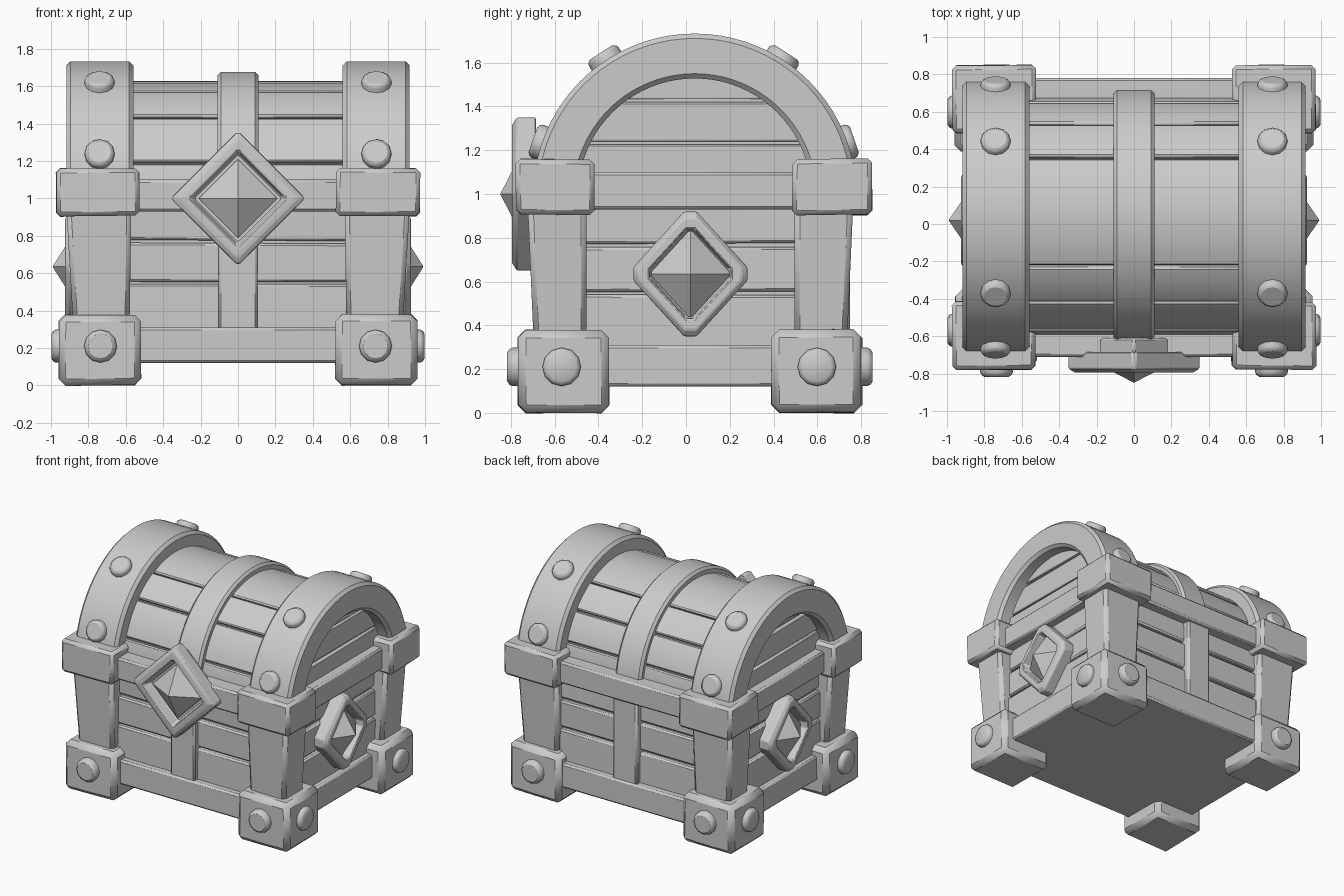
import bpy, bmesh, math, random
from mathutils import Vector

if "Cube" in bpy.data.objects:
    bpy.data.objects.remove(bpy.data.objects["Cube"])

random.seed(4)
C = 0.035           # chest centre in y (front emblem shifts it off zero)
AZ = 0.995          # height of the lid's arc centre


def finish(name, bm, bevel=0.0, segs=2, jitter=0.0):
    for v in bm.verts:
        v.co += Vector([random.uniform(-jitter, jitter) for _ in range(3)])
    bmesh.ops.recalc_face_normals(bm, faces=bm.faces)
    me = bpy.data.meshes.new(name)
    bm.to_mesh(me)
    bm.free()
    ob = bpy.data.objects.new(name, me)
    bpy.context.collection.objects.link(ob)
    if bevel:
        m = ob.modifiers.new("edge_bevel", 'BEVEL')
        m.width, m.segments, m.limit_method = bevel, segs, 'ANGLE'
        m.angle_limit = math.radians(35)
    bpy.ops.object.select_all(action='DESELECT')
    ob.select_set(True)
    bpy.context.view_layer.objects.active = ob
    bpy.ops.object.shade_smooth_by_angle(angle=math.radians(32))
    return ob


def loft(name, rings, bevel=0.0, segs=1, jitter=0.0):
    """Skin equal-length rings of points and cap both ends."""
    bm = bmesh.new()
    vs = [[bm.verts.new(p) for p in r] for r in rings]
    n = len(rings[0])
    for a, b in zip(vs, vs[1:]):
        for i in range(n):
            bm.faces.new((a[i], a[(i + 1) % n], b[(i + 1) % n], b[i]))
    bm.faces.new(vs[0])
    bm.faces.new(vs[-1])
    return finish(name, bm, bevel, segs, jitter)


def rect(x0, x1, y0, y1, z):
    return [(x0, y0, z), (x1, y0, z), (x1, y1, z), (x0, y1, z)]


def box(name, x0, x1, y0, y1, z0, z1, bevel=0.015, segs=1, jitter=0.0):
    return loft(name, [rect(x0, x1, y0, y1, z0), rect(x0, x1, y0, y1, z1)], bevel, segs, jitter)


def prism(name, pts, x0, x1, bevel=0.0, jitter=0.0):
    return loft(name, [[(x, y, z) for y, z in pts] for x in (x0, x1)], bevel, 1, jitter)


def arc(r, a0, a1, n):
    """Points of an arc in the y-z plane, angles in degrees from straight up."""
    angs = [math.radians(a0 + (a1 - a0) * i / n) for i in range(n + 1)]
    return [(C + 0.005 + r * math.sin(a), AZ + r * math.cos(a)) for a in angs]


def band(name, r0, r1, a0, a1, n, x0, x1, bevel):
    return prism(name, arc(r1, a0, a1, n) + arc(r0, a1, a0, n), x0, x1, bevel)


def rivet(name, pos, direction, r=0.088, h=0.05):
    q = Vector(direction).to_track_quat('Z', 'Y')
    rings = []
    for rad, d in ((r, -0.04), (r, h * 0.5), (r * 0.92, h * 0.8), (r * 0.75, h)):
        rings.append([Vector(pos) + q @ Vector((rad * math.cos(t), rad * math.sin(t), d))
                      for t in [math.tau * i / 12 for i in range(12)]])
    loft(name, rings)


def emblem(name, to_world, w, h, c, depth, apex, gem):
    """Diamond frame with a recess, plus a pyramid gem."""
    def ring(s, d):
        pts = []
        for u, v in ((1, 0), (0, 1), (-1, 0), (0, -1)):
            for k in (-1, 1):
                pu = u * (1 - c) - k * c * v
                pv = v * (1 - c) + k * c * u
                pts.append(to_world(pu * s * w / (1 - c), pv * s * h / (1 - c), d))
        return pts
    loft(name + "_frame", [ring(1, 0), ring(1, depth * 0.8), ring(0.9, depth),
                           ring(0.72, depth), ring(0.67, depth * 0.35)], 0.006)
    corners = ((1, 0), (0, 1), (-1, 0), (0, -1))
    loft(name + "_gem", [[to_world(u * w * s, v * h * s, d) for u, v in corners]
                         for s, d in ((gem, depth * 0.3), (gem, depth * 0.5), (0.01, apex))])


# Body: dark core, wooden planks, bottom and top rails
box("body_core", -0.79, 0.79, C - 0.635, C + 0.635, 0.2, 1.05, 0)
for i, (z0, z1) in enumerate(((0.29, 0.54), (0.555, 0.76), (0.775, 0.95))):
    e = random.uniform(-0.008, 0.008)
    box(f"body_plank_{i}", -0.82 - e, 0.82 + e, C - 0.67 - e, C + 0.67 + e, z0, z1, 0.012, 1, 0.005)
box("bottom_rail", -0.87, 0.87, C - 0.73, C + 0.73, 0.12, 0.31, 0.014)
box("top_rail", -0.89, 0.89, C - 0.745, C + 0.745, 0.93, 1.10, 0.014)

# Centre straps on front and back
for nm, s in (("front", -1), ("back", 1)):
    y0, y1 = sorted((C + s * 0.6, C + s * 0.715))
    box(nm + "_strap", -0.105, 0.105, y0, y1, 0.25, 0.98, 0.014)

# Lid: core, arched planks, middle band
prism("lid_core", arc(0.605, -90, 90, 32), -0.79, 0.79)
joints = (-92, -72, -46, -25, 30, 51, 72, 92)
for i, (a, b) in enumerate(zip(joints, joints[1:])):
    r = 0.636 + random.uniform(-0.006, 0.006)
    band(f"lid_plank_{i}", 0.57, r, a + 0.5, b - 0.5, 8, -0.7, 0.7, 0.01)
band("lid_middle_band", 0.58, 0.682, -90, 90, 36, -0.11, 0.11, 0.018)

for side, sx in (("right", 1), ("left", -1)):
    # End arches of the lid
    x0, x1 = sorted((sx * 0.56, sx * 0.918))
    band(f"lid_arch_{side}", 0.533, 0.738, -90, 90, 40, x0, x1, 0.022)
    for i, a in enumerate((-71, -33, 33, 71)):
        d = Vector((0, math.sin(math.radians(a)), math.cos(math.radians(a))))
        rivet(f"arch_rivet_{side}_{i}", Vector((sx * 0.74, C, AZ)) + d * 0.735, d, 0.08, 0.042)

    # End panel planks inside each arch
    for i, (z0, z1) in enumerate(((0.05, 0.232), (0.245, 0.425), (0.438, 0.57))):
        R = 0.575
        a0, a1 = math.degrees(math.acos(z0 / R)), math.degrees(math.acos(z1 / R))
        x0, x1 = sorted((sx * 0.75, sx * (0.815 + random.uniform(-0.006, 0.006))))
        prism(f"end_plank_{side}_{i}", arc(R, -a0, -a1, 5) + arc(R, a1, a0, 5), x0, x1, 0.008)

    for end, sy in (("back", 1), ("front", -1)):
        tag = f"{end}_{side}"

        def span(a, b, s, c=0.0):
            return sorted((c + s * a, c + s * b))
        # Foot block with rivets
        box("foot_" + tag, *span(0.52, 0.958, sx), *span(0.37, 0.785, sy, 0.018), 0, 0.38, 0.036, 1, 0.004)
        rivet("foot_rivet_y_" + tag, (sx * 0.735, 0.018 + sy * 0.785, 0.21), (0, sy, 0))
        rivet("foot_rivet_x_" + tag, (sx * 0.955, 0.015 + sy * 0.583, 0.21), (sx, 0, 0), 0.088, 0.042)
        # Tapered corner post
        loft("post_" + tag, [rect(*span(0.58, 0.88, sx), *span(0.475, 0.715, sy, 0.02), 0.3),
                             rect(*span(0.57, 0.92, sx), *span(0.475, 0.745, sy, 0.02), 0.98)], 0.025)
        # Upper corner bracket
        box("bracket_" + tag, *span(0.525, 0.972, sx), *span(0.45, 0.813, sy, C), 0.905, 1.16, 0.022, 1, 0.004)

    # Side emblem
    emblem(f"side_emblem_{side}", lambda u, v, d, s=sx: (s * (0.80 + d), 0.02 + u, 0.635 + v),
           0.26, 0.285, 0.10, 0.125, 0.19, 0.72)

# Front emblem with a smaller diamond mount behind
emblem("front_emblem", lambda u, v, d: (u, -0.685 - d, 1.0 + v), 0.35, 0.35, 0.03, 0.11, 0.162, 0.6)
loft("front_emblem_mount", [[(u * 0.28, y, 1.0 + v * 0.28) for u, v in ((1, 0), (0, 1), (-1, 0), (0, -1))]
                            for y in (-0.61, -0.70)], 0.01)
